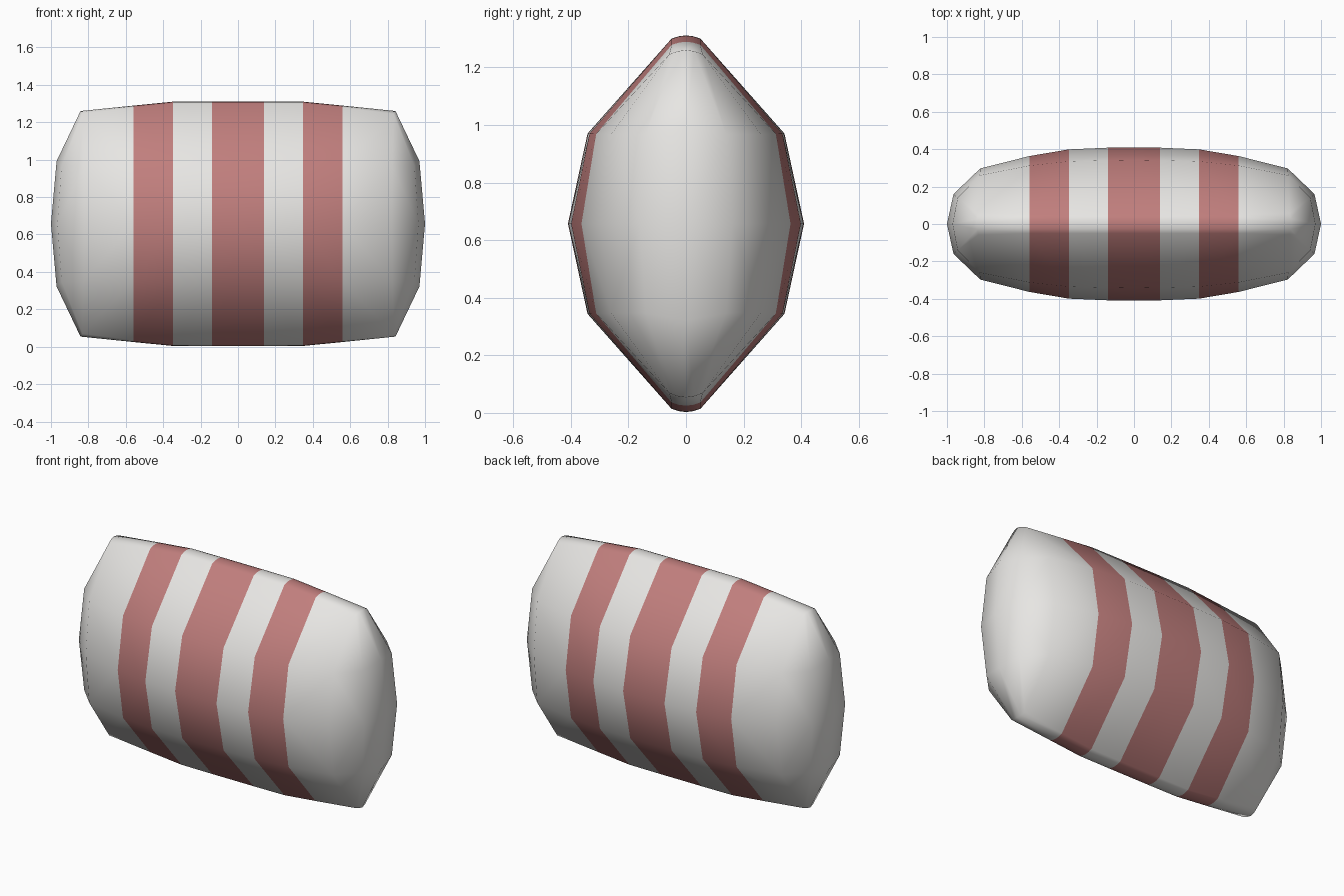
import bpy, bmesh
from itertools import product

if "Cube" in bpy.data.objects:
    bpy.data.objects.remove(bpy.data.objects["Cube"])

CENTRE_Z = 0.657


def material(name, rgb):
    m = bpy.data.materials.new(name)
    m.diffuse_color = (*rgb, 1)
    m.use_nodes = True
    m.node_tree.nodes["Principled BSDF"].inputs["Base Color"].default_value = m.diffuse_color
    return m


# One eighth of the cushion, mirrored about all three axes.
# Cross-sections: x, half depth at middle, half depth at quarter, quarter height, half height
sections = [
    (0.00, 0.410, 0.342, 0.313, 0.654),
    (0.14, 0.408, 0.340, 0.313, 0.654),
    (0.348, 0.399, 0.335, 0.313, 0.653),
    (0.56, 0.363, 0.312, 0.312, 0.632),
]
rows = [[(x, ym, 0), (x, yq, zq), (x, 0.05, h - 0.011), (x, 0.025, h - 0.003), (x, 0, h)]
        for x, ym, yq, zq, h in sections]
# rim where the body meets the rounded end
rim = [(0.822, 0.297, 0), (0.825, 0.26, 0.31), (0.832, 0.058, 0.588),
       (0.838, 0.029, 0.599), (0.842, 0, 0.603)]
rows.append(rim)
quads = [(a[k], b[k], b[k + 1], a[k + 1])
         for a, b in zip(rows, rows[1:]) for k in range(4)]
# domed end
tip, side, top, mid = (1, 0, 0), (0.965, 0.16, 0), (0.97, 0, 0.335), (0.943, 0.14, 0.31)
quads += [(tip, side, mid, top), (side, rim[0], rim[1], mid),
          (mid, rim[1], rim[2], rim[3]), (top, mid, rim[3], rim[4])]

bm = bmesh.new()
for sx, sy, sz in product((1, -1), repeat=3):
    for q in quads:
        bm.faces.new([bm.verts.new((sx * x, sy * y, sz * z + CENTRE_Z)) for x, y, z in q])
bmesh.ops.remove_doubles(bm, verts=bm.verts[:], dist=0.0005)
bmesh.ops.recalc_face_normals(bm, faces=bm.faces[:])

# stripes: one in the middle and one on each side
for f in bm.faces:
    x = abs(f.calc_center_median().x)
    f.material_index = int(x < 0.14 or 0.348 < x < 0.56)
    f.smooth = True

mesh = bpy.data.meshes.new("cushion")
bm.to_mesh(mesh)
bm.free()
mesh.materials.append(material("off white fabric", (0.8, 0.79, 0.77)))
mesh.materials.append(material("dusty red fabric", (0.53, 0.21, 0.205)))
bpy.context.collection.objects.link(bpy.data.objects.new("cushion", mesh))
